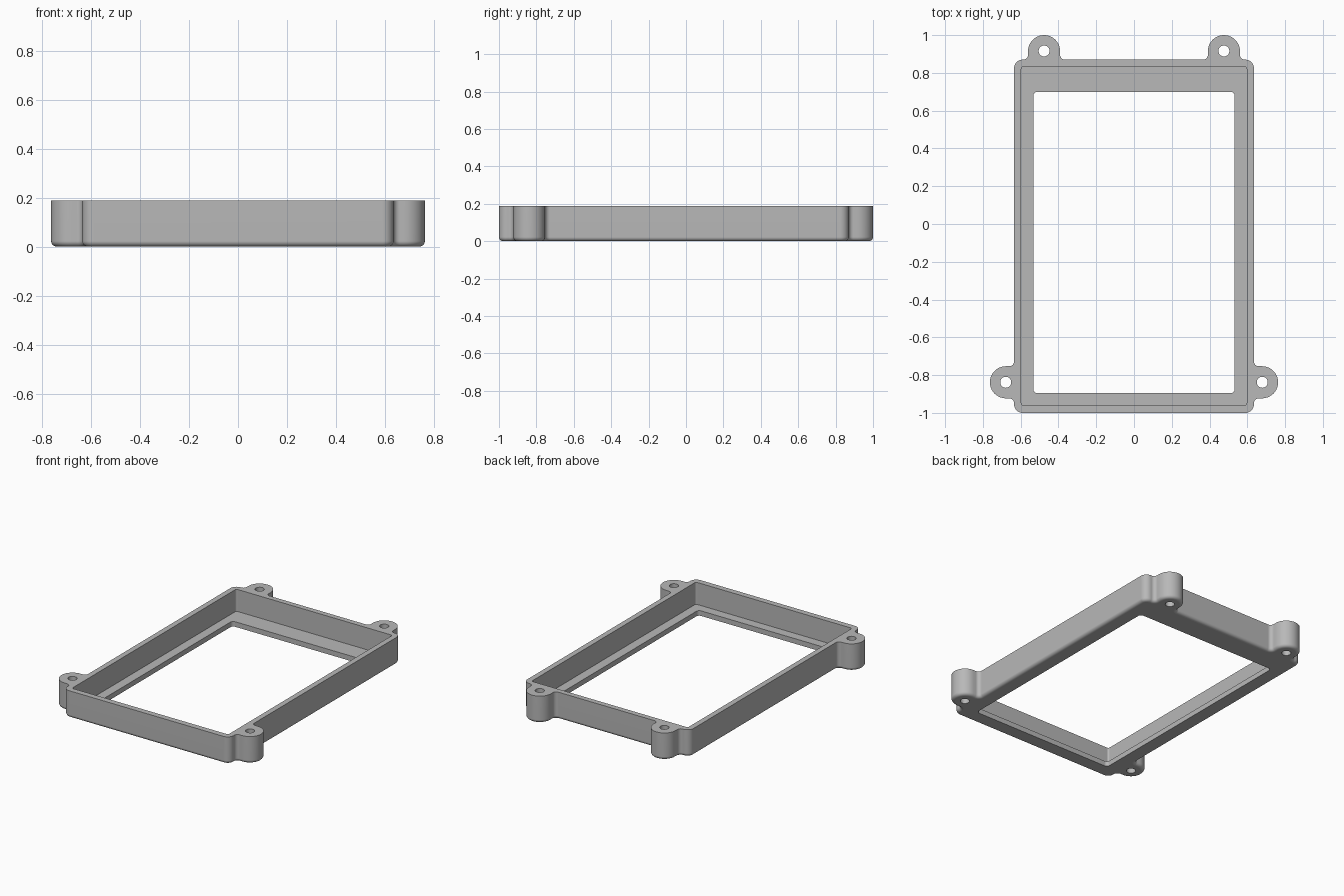
import bpy, bmesh, math
from mathutils import Vector

if "Cube" in bpy.data.objects:
    bpy.data.objects.remove(bpy.data.objects["Cube"])

H, FLOOR, FILLET = 0.187, 0.035, 0.022


def rounded(corners, seg=10):
    """Counter-clockwise polygon with rounded corners -> [(point, outward normal)]."""
    out = []
    n = len(corners)
    for i, (x, y, r) in enumerate(corners):
        p = Vector((x, y))
        a = (p - Vector(corners[i - 1][:2])).normalized()
        b = (Vector(corners[(i + 1) % n][:2]) - p).normalized()
        s = 1 if a.x * b.y - a.y * b.x > 0 else -1        # convex or concave
        n0, n1 = Vector((a.y, -a.x)), Vector((b.y, -b.x))
        c = p - (n0 + n1) * r * s
        for k in range(seg + 1):
            t = k / seg * math.pi / 2
            nrm = n0 * math.cos(t) + n1 * math.sin(t)
            q = c + nrm * r * s
            if not out or (q - out[-1][0]).length > 1e-5:
                out.append((q, nrm))
    return out


def rect(x, y0, y1, r):
    return rounded([(x, y0, r), (x, y1, r), (-x, y1, r), (-x, y0, r)], 6)


def circle(cx, cy, r, n=32):
    return [(Vector((cx + r * math.cos(2 * math.pi * k / n),
                     cy + r * math.sin(2 * math.pi * k / n))), Vector((0, 0))) for k in range(n)]


bm = bmesh.new()


def ring(outline, z, inset=0.0):
    return [bm.verts.new((*(p - nrm * inset), z)) for p, nrm in outline]


def loft(rings):
    for a, b in zip(rings, rings[1:]):
        for i in range(len(a)):
            j = (i + 1) % len(a)
            bm.faces.new((a[i], a[j], b[j], b[i]))


caps = set()


def cap(rings):
    edges = []
    for r in rings:
        for i in range(len(r)):
            e = bm.edges.get((r[i - 1], r[i]))
            edges.append(e if e else bm.edges.new((r[i - 1], r[i])))
    res = bmesh.ops.triangle_fill(bm, edges=edges, use_beauty=True, use_dissolve=False)
    caps.update(g for g in res["geom"] if isinstance(g, bmesh.types.BMFace))


# Outer outline: right half with side ear and rear ear, mirrored to the left
half = [(0.635, -1.0, 0.045), (0.635, -0.923, 0.025), (0.763, -0.923, 0.085),
        (0.763, -0.753, 0.085), (0.635, -0.753, 0.025), (0.635, 0.87, 0.045),
        (0.561, 0.87, 0.025), (0.561, 1.0, 0.085), (0.391, 1.0, 0.085), (0.391, 0.87, 0.025)]
outline = rounded(half + [(-x, y, r) for x, y, r in reversed(half)])

# Outer wall with rounded bottom edge
steps = [i / 5 * math.pi / 2 for i in range(6)]
outer = [ring(outline, FILLET * (1 - math.cos(t)), FILLET * (1 - math.sin(t))) for t in steps]
outer.append(ring(outline, H))
loft(outer)

# Pocket walls, window edge, screw holes
pocket_line, window_line = rect(0.597, -0.96, 0.833, 0.012), rect(0.533, -0.896, 0.70, 0.022)
pocket = [ring(pocket_line, H), ring(pocket_line, FLOOR)]
window = [ring(window_line, FLOOR), ring(window_line, 0)]
holes = []
for s in (-1, 1):
    for x, y in ((0.476, 0.916), (0.679, -0.838)):
        c = circle(s * x, y, 0.029)
        holes.append([ring(c, H), ring(c, 0)])
for r in [pocket, window] + holes:
    loft(r)

# Flat faces: rim, pocket floor, underside
cap([outer[-1], pocket[0]] + [h[0] for h in holes])
cap([pocket[1], window[0]])
cap([outer[0], window[1]] + [h[1] for h in holes])

# Smooth shading with crisp flat faces
bmesh.ops.recalc_face_normals(bm, faces=bm.faces)
for f in bm.faces:
    f.smooth = True
for e in bm.edges:
    if len(e.link_faces) == 2:
        a, b = e.link_faces
        e.smooth = (a in caps) == (b in caps) and e.calc_face_angle(0) < math.radians(30)

me = bpy.data.meshes.new("bezel_frame")
bm.to_mesh(me)
bm.free()
frame = bpy.data.objects.new("bezel_frame", me)
bpy.context.collection.objects.link(frame)
wn = frame.modifiers.new("even_shading", 'WEIGHTED_NORMAL')
wn.keep_sharp = True

mat = bpy.data.materials.new("plain grey")
mat.diffuse_color = (0.48, 0.48, 0.48, 1)
mat.use_nodes = True
mat.node_tree.nodes["Principled BSDF"].inputs["Base Color"].default_value = mat.diffuse_color
me.materials.append(mat)
